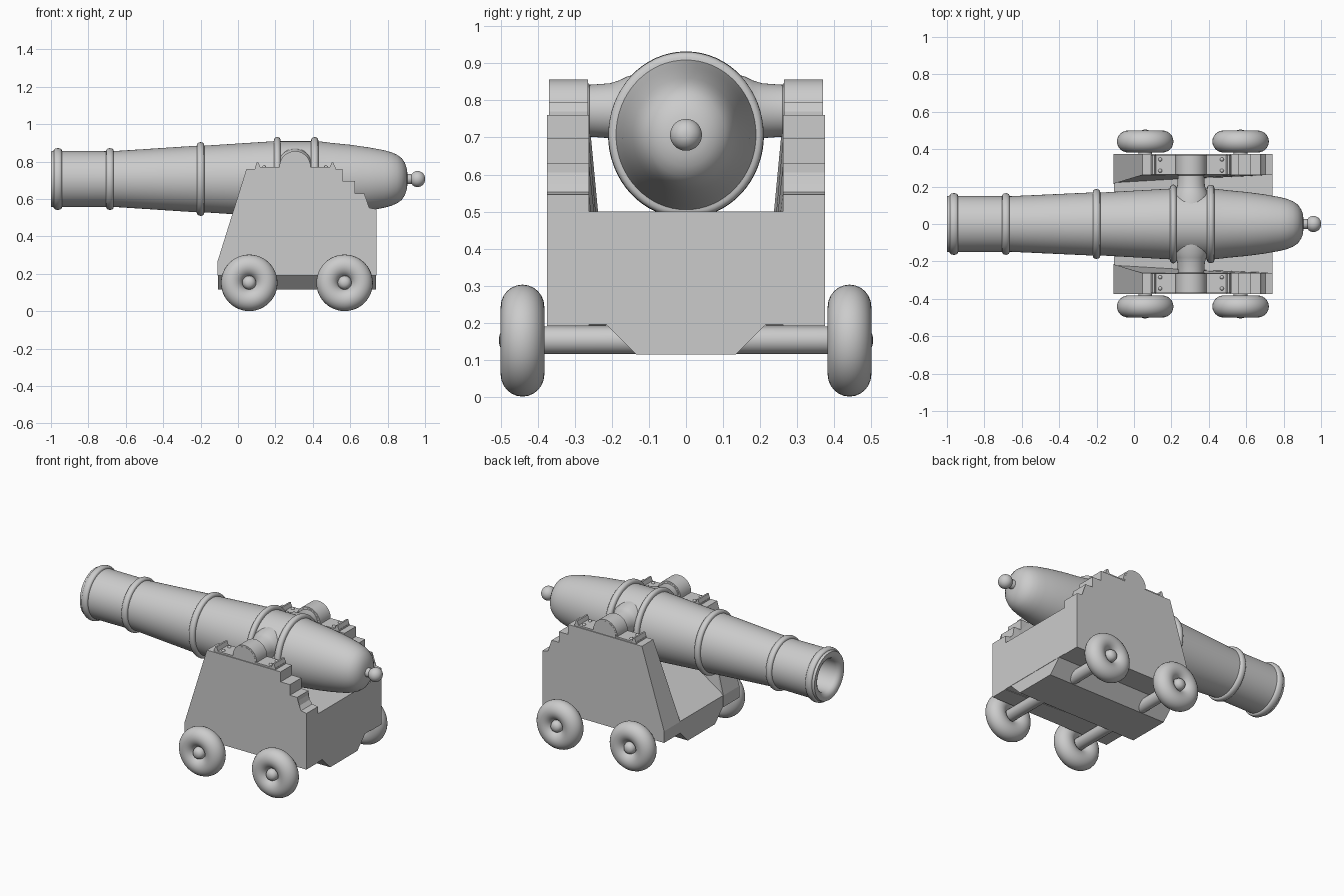
import bpy, bmesh, math
from mathutils import Vector

if "Cube" in bpy.data.objects:
    bpy.data.objects.remove(bpy.data.objects["Cube"])

mat = bpy.data.materials.new("plain grey")
mat.diffuse_color = (0.6, 0.6, 0.6, 1)
mat.use_nodes = True
mat.node_tree.nodes["Principled BSDF"].inputs["Base Color"].default_value = mat.diffuse_color


def finish(bm, name, smooth=True, angle=35):
    bmesh.ops.recalc_face_normals(bm, faces=bm.faces)
    me = bpy.data.meshes.new(name)
    bm.to_mesh(me)
    bm.free()
    me.materials.append(mat)
    ob = bpy.data.objects.new(name, me)
    bpy.context.collection.objects.link(ob)
    if smooth:
        bpy.context.view_layer.objects.active = ob
        bpy.ops.object.select_all(action='DESELECT')
        ob.select_set(True)
        bpy.ops.object.shade_smooth_by_angle(angle=math.radians(angle))
    return ob


def lathe(name, profile, place, seg=48, closed=False):
    """Revolve (along, radius) points; place(t, a, b) gives the position."""
    bm = bmesh.new()
    rings = []
    for t, r in profile:
        if r < 1e-5:
            rings.append([bm.verts.new(place(t, 0, 0))])
        else:
            rings.append([bm.verts.new(place(t, r * math.cos(2 * math.pi * k / seg),
                                             r * math.sin(2 * math.pi * k / seg))) for k in range(seg)])
    pairs = list(zip(rings, rings[1:])) + ([(rings[-1], rings[0])] if closed else [])
    for a, b in pairs:
        for k in range(seg):
            j = (k + 1) % seg
            if len(a) == 1:
                bm.faces.new((a[0], b[k], b[j]))
            elif len(b) == 1:
                bm.faces.new((a[k], b[0], a[j]))
            else:
                bm.faces.new((a[k], b[k], b[j], a[j]))
    return finish(bm, name)


def prism(name, front, back):
    """Join two matching outlines into a solid."""
    bm = bmesh.new()
    a = [bm.verts.new(p) for p in front]
    b = [bm.verts.new(p) for p in back]
    bm.faces.new(a)
    bm.faces.new(b)
    for i in range(len(a)):
        j = (i + 1) % len(a)
        bm.faces.new((a[i], a[j], b[j], b[i]))
    bmesh.ops.triangulate(bm, faces=[f for f in bm.faces if len(f.verts) > 4])
    return finish(bm, name, False)


def box(name, x0, x1, y0, y1, z0, z1):
    return prism(name, [(x0, y0, z0), (x1, y0, z0), (x1, y0, z1), (x0, y0, z1)],
                 [(x0, y1, z0), (x1, y1, z0), (x1, y1, z1), (x0, y1, z1)])


# Barrel: outside with raised bands, rounded breech, knob and hollow bore
def band(x, base, top, w=0.02):
    return [(x - w, base)] + [(x - w * math.cos(a) * 0.95, base + (top - base) * (0.3 + 0.7 * math.sin(a)))
                              for a in [math.pi * k / 8 for k in range(9)]] + [(x + w, base)]


barrel = [(-0.7, 0), (-0.7, 0.095), (-0.975, 0.1), (-0.992, 0.11), (-1.0, 0.125), (-1.0, 0.148), (-0.985, 0.152)]
barrel += band(-0.963, 0.15, 0.165, 0.022) + band(-0.685, 0.149, 0.165)
barrel += band(-0.2, 0.178, 0.197) + band(0.21, 0.202, 0.225, 0.018) + band(0.41, 0.202, 0.224)
barrel += [(0.5, 0.193), (0.6, 0.183), (0.7, 0.169), (0.78, 0.154), (0.82, 0.143), (0.85, 0.13),
           (0.875, 0.112), (0.893, 0.085), (0.903, 0.055), (0.906, 0.028), (0.925, 0.026)]
barrel += [(0.96 - 0.041 * math.cos(a), 0.043 * math.sin(a))
           for a in [math.pi * (0.2 + 0.08 * k) for k in range(11)]]
barrel[-1] = (1.0, 0)


def barrel_place(x, a, b):
    squash = 1 - 0.065 * min(1, max(0, (x + 0.7) / 0.6))   # slightly narrower than tall
    if x > 0.9:
        squash = 1
    return (x, a * squash, 0.707 + b)


lathe("barrel", barrel, barrel_place, 64)

# Carriage bed: sloped front, flat rear, with a tapered keel underneath
bed = [(-0.108, 0.195), (-0.108, 0.265), (0.28, 0.5), (0.738, 0.5), (0.738, 0.195)]
prism("carriage_bed", [(x, -0.3, z) for x, z in bed], [(x, 0.3, z) for x, z in bed])
keel = [(-0.215, 0.195), (-0.135, 0.115), (0.135, 0.115), (0.215, 0.195)]
prism("keel", [(-0.108, y, z) for y, z in keel], [(0.738, y, z) for y, z in keel])
box("rear_board", 0.7, 0.74, -0.374, 0.374, 0.195, 0.5)

# Stepped cheek outline: x, z, inner y
cheek = [(-0.11, 0.192, 0.215), (-0.11, 0.265, 0.215), (0.045, 0.76, 0.262), (0.56, 0.76, 0.262),
         (0.56, 0.697, 0.262), (0.625, 0.697, 0.262), (0.625, 0.63, 0.262), (0.675, 0.63, 0.262),
         (0.675, 0.605, 0.262), (0.683, 0.575, 0.262), (0.702, 0.553, 0.262), (0.74, 0.546, 0.262),
         (0.74, 0.192, 0.262)]

for s, side in ((-1, "right"), (1, "left")):
    prism(side + "_cheek", [(x, s * 0.375, z) for x, z, y in cheek], [(x, s * y, z) for x, z, y in cheek])

    # Trunnion flaring into the barrel
    lathe(side + "_trunnion",
          [(0.1, 0), (0.1, 0.1), (0.155, 0.094), (0.18, 0.082), (0.205, 0.074), (0.26, 0.07),
           (0.262, 0.074), (0.37, 0.074), (0.37, 0)],
          lambda t, a, b: (0.305 + a, s * t, 0.772 + b))

    # Cap strap around the trunnion, with flanges, end ridges and bolts
    lathe(side + "_cap_strap", [(0.264, 0.07), (0.264, 0.083), (0.369, 0.083), (0.369, 0.07)],
          lambda t, a, b: (0.305 + a, s * t, 0.773 + b), 48, True)
    for d, end in ((-1, "front"), (1, "back")):
        x0, x1 = sorted((0.305 + d * 0.07, 0.305 + d * 0.215))
        box(f"{side}_{end}_flange", x0, x1, s * 0.264, s * 0.369, 0.755, 0.77)
        xr = 0.305 + d * 0.2
        ridge = [(xr - 0.014, 0.768), (xr - 0.005, 0.795), (xr + 0.005, 0.795), (xr + 0.014, 0.768)]
        prism(f"{side}_{end}_ridge", [(x, s * 0.264, z) for x, z in ridge],
              [(x, s * 0.369, z) for x, z in ridge])
        for y in (0.285, 0.345):
            lathe(f"{side}_{end}_bolt", [(0.765, 0.011), (0.774, 0.01), (0.779, 0.006), (0.781, 0)],
                  lambda t, a, b: (0.305 + d * 0.165 + a, s * y + b, t), 12)

# Axles with domed ends, and rounded wheels
for x, end in ((0.06, "front"), (0.57, "rear")):
    half = [(0.505, 0), (0.503, 0.015), (0.496, 0.027), (0.485, 0.034), (0.47, 0.037)]
    lathe(end + "_axle", [(-t, r) for t, r in half] + [(t, r) for t, r in reversed(half)],
          lambda t, a, b: (x + a, t, 0.153 + b), 32)
    for s, side in ((-1, "right"), (1, "left")):
        ring = [(0.059 * math.sin(2 * math.pi * k / 24), 0.091 + 0.06 * math.cos(2 * math.pi * k / 24))
                for k in range(24)]
        lathe(f"{end}_{side}_wheel", ring, lambda t, a, b: (x + a, s * 0.441 + t, 0.152 + b), 48, True)
